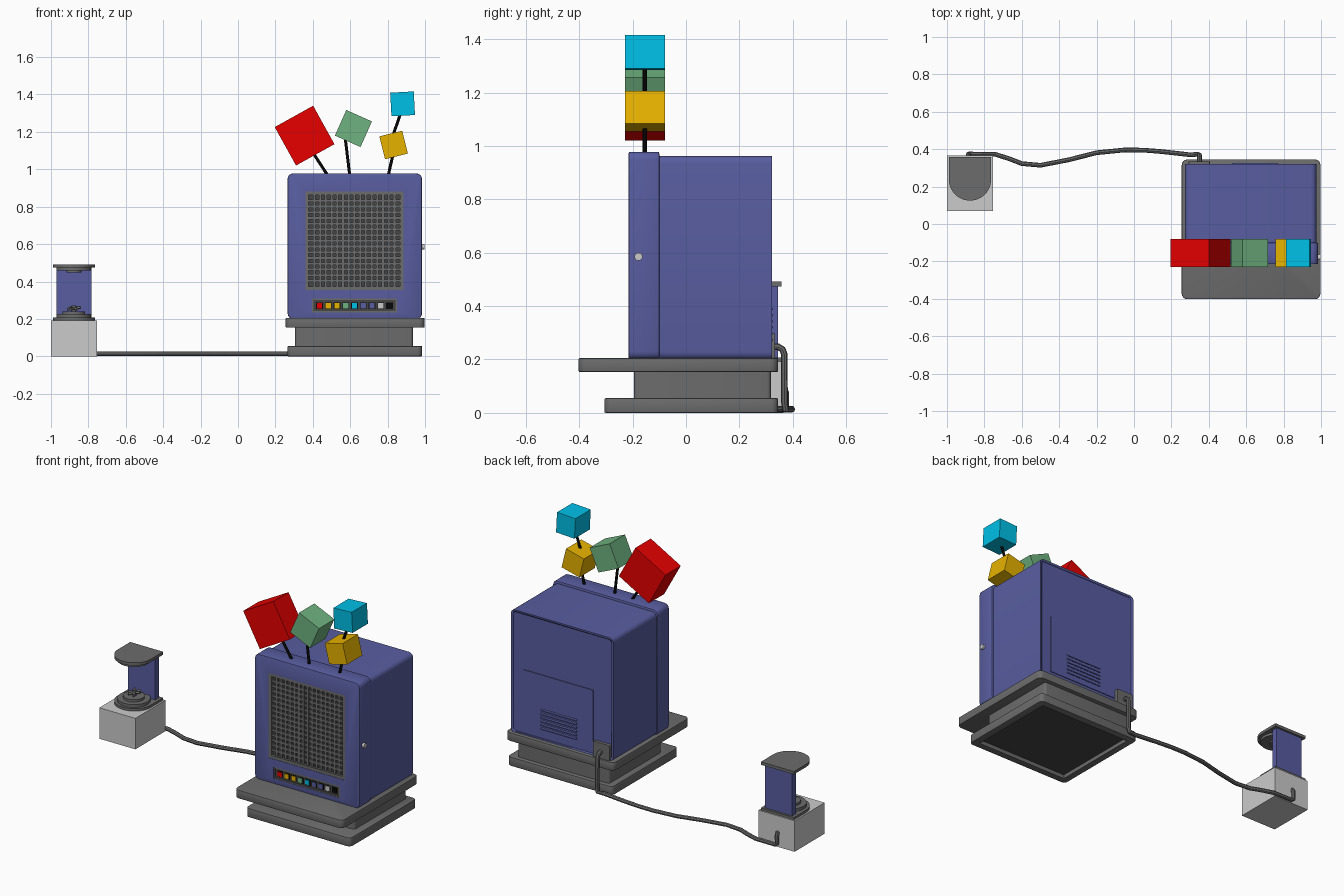
import bpy, bmesh, math
from mathutils import Vector

if "Cube" in bpy.data.objects:
    bpy.data.objects.remove(bpy.data.objects["Cube"], do_unlink=True)


def material(name, r, g, b):
    m = bpy.data.materials.new(name)
    m.use_nodes = True
    m.diffuse_color = (r, g, b, 1)
    m.node_tree.nodes["Principled BSDF"].inputs["Base Color"].default_value = (r, g, b, 1)
    return m


BLUE = material("slate blue", 0.098, 0.11, 0.35)
GREY = material("mid grey", 0.15, 0.15, 0.15)
PALE = material("pale grey", 0.6, 0.6, 0.6)
DARK = material("dark grey", 0.06, 0.06, 0.06)
BLACK = material("black", 0.002, 0.002, 0.002)
RED = material("red", 0.8, 0.0, 0.0)
GREEN = material("soft green", 0.16, 0.45, 0.215)
GOLD = material("gold", 0.8, 0.445, 0.0)
CYAN = material("cyan", 0.0, 0.56, 0.85)


def activate(ob):
    bpy.ops.object.select_all(action="DESELECT")
    ob.select_set(True)
    bpy.context.view_layer.objects.active = ob


def finish(bm, name, mat):
    bmesh.ops.recalc_face_normals(bm, faces=bm.faces)
    me = bpy.data.meshes.new(name)
    bm.to_mesh(me)
    bm.free()
    me.materials.append(mat)
    ob = bpy.data.objects.new(name, me)
    bpy.context.collection.objects.link(ob)
    return ob


def smooth(ob):
    activate(ob)
    bpy.ops.object.shade_smooth_by_angle(angle=math.radians(35))


def add_box(bm, x, y, z):
    """Adds a box given (low, high) ranges."""
    verts = bmesh.ops.create_cube(bm, size=1)["verts"]
    for v in verts:
        v.co = Vector([a + (b - a) * (c + 0.5) for (a, b), c in zip((x, y, z), v.co)])


def box(name, x, y, z, mat, axis=None, r=0.03, edge=0.0):
    """Box whose edges along one axis are rounded by r, the rest by edge."""
    bm = bmesh.new()
    add_box(bm, x, y, z)
    if axis is not None:
        rounded = [e for e in bm.edges
                   if abs((e.verts[0].co - e.verts[1].co).normalized()[axis]) > 0.9]
        bmesh.ops.bevel(bm, geom=rounded, offset=r, segments=4, profile=0.5, affect="EDGES")
    if edge:
        rim = [e for e in bm.edges if e.calc_face_angle(0) > 1.2]
        bmesh.ops.bevel(bm, geom=rim, offset=edge, segments=2, profile=0.5, affect="EDGES")
    ob = finish(bm, name, mat)
    if axis is not None:
        smooth(ob)
    return ob


def cut(ob, x, y, z, axis=None, r=0.02):
    cutter = box("cutter", x, y, z, ob.data.materials[0], axis, r)
    cutter.hide_render = True
    mod = ob.modifiers.new("recess", "BOOLEAN")
    mod.operation = "DIFFERENCE"
    mod.object = cutter
    activate(ob)
    bpy.ops.object.modifier_apply(modifier=mod.name)
    bpy.data.objects.remove(cutter, do_unlink=True)


def rod(name, a, b, r, mat, sides=12):
    a, b = Vector(a), Vector(b)
    bm = bmesh.new()
    bmesh.ops.create_cone(bm, cap_ends=True, segments=sides, radius1=r, radius2=r,
                          depth=(b - a).length)
    ob = finish(bm, name, mat)
    ob.location = (a + b) / 2
    ob.rotation_euler = (b - a).to_track_quat("Z", "Y").to_euler()
    smooth(ob)
    return ob


# Stepped pedestal, hollow underneath
foot = box("lower_slab", (0.265, 0.984), (-0.305, 0.345), (0, 0.055), GREY, 2, 0.025, 0.004)
cut(foot, (0.308, 0.94), (-0.262, 0.302), (-0.1, 0.03))
box("underside_plate", (0.308, 0.94), (-0.262, 0.302), (0.024, 0.031), DARK)
box("pedestal_neck", (0.305, 0.935), (-0.195, 0.318), (0.05, 0.16), GREY, 2, 0.015)
box("upper_slab", (0.255, 0.997), (-0.402, 0.345), (0.153, 0.205), GREY, 2, 0.03, 0.004)

# Cabinet: rear housing with recessed back, and the slightly larger front section
rear = box("rear_housing", (0.273, 0.975), (-0.105, 0.322), (0.2, 0.963), BLUE, 1, 0.028)
cut(rear, (0.285, 0.963), (0.314, 0.4), (0.212, 0.951), 1)
front = box("front_section", (0.265, 0.984), (-0.215, -0.1), (0.2, 0.978), BLUE, 1, 0.03, 0.006)
cut(front, (0.36, 0.885), (-0.3, -0.193), (0.355, 0.88))
cut(front, (0.395, 0.85), (-0.3, -0.203), (0.235, 0.308))
rod("side_knob", (0.975, -0.178, 0.585), (0.998, -0.178, 0.585), 0.015, PALE, 16)


def frame(name, x, z, y, w, mat):
    bm = bmesh.new()
    for xr, zr in (((x[0], x[0] + w), z), ((x[1] - w, x[1]), z),
                   ((x[0] + w, x[1] - w), (z[0], z[0] + w)),
                   ((x[0] + w, x[1] - w), (z[1] - w, z[1]))):
        add_box(bm, xr, y, zr)
    return finish(bm, name, mat)


# Front grille
frame("grille_frame", (0.36, 0.885), (0.355, 0.88), (-0.213, -0.19), 0.018, GREY)
box("grille_backing", (0.365, 0.88), (-0.197, -0.19), (0.36, 0.875), DARK)
bm = bmesh.new()
CELLS = 16
for i in range(1, CELLS):
    t = i / CELLS
    cx, cz = 0.378 + 0.489 * t, 0.373 + 0.489 * t
    add_box(bm, (cx - 0.007, cx + 0.007), (-0.207, -0.19), (0.37, 0.865))
    add_box(bm, (0.375, 0.87), (-0.206, -0.19), (cz - 0.007, cz + 0.007))
finish(bm, "grille_bars", GREY)

# Row of buttons in dark wells
frame("button_frame", (0.395, 0.85), (0.235, 0.308), (-0.213, -0.2), 0.008, GREY)
box("button_strip", (0.4, 0.845), (-0.208, -0.2), (0.24, 0.303), DARK)
for i, mat in enumerate((RED, GOLD, GOLD, GREEN, CYAN, BLUE, BLUE, PALE, BLACK)):
    x = 0.436 + 0.0468 * i
    box(f"button_well_{i + 1}", (x - 0.018, x + 0.018), (-0.21, -0.205), (0.253, 0.289), BLACK)
    box(f"button_{i + 1}", (x - 0.014, x + 0.014), (-0.214, -0.205), (0.257, 0.285), mat)

# Tilted blocks on sticks above the cabinet
Y = -0.154
for name, x, z, size, tilt, mat, base, tip in (
        ("red", 0.356, 1.18, 0.235, 29, RED, (0.478, 0.97), (0.4, 1.09)),
        ("green", 0.617, 1.218, 0.15, -24, GREEN, (0.597, 0.97), (0.573, 1.17)),
        ("gold", 0.832, 1.13, 0.126, 14, GOLD, (0.804, 0.97), (0.831, 1.09)),
        ("cyan", 0.88, 1.35, 0.126, 3, CYAN, (0.825, 1.17), (0.873, 1.31))):
    block = box(name + "_block", (-size / 2, size / 2), (-0.075, 0.075), (-size / 2, size / 2), mat)
    block.location = (x, Y, z)
    block.rotation_euler.y = -math.radians(tilt)
    rod(name + "_stick", (base[0], Y, base[1]), (tip[0], Y, tip[1]), 0.008, BLACK)

# Back hatch with louvres
box("back_hatch", (0.415, 0.893), (0.31, 0.319), (0.24, 0.605), BLUE)
for i in range(6):
    z = 0.275 + 0.023 * i
    slat = box(f"louvre_{i + 1}", (0.525, 0.77), (-0.007, 0.007), (-0.0035, 0.0035), BLUE)
    for v in slat.data.vertices:
        v.co.z += z + 0.002 - v.co.y * 0.6
        v.co.y += 0.319
box("back_socket", (0.292, 0.405), (0.31, 0.334), (0.203, 0.3), GREY, 1, 0.006)

# Cable along the floor
pts = [(0.35, 0.32, 0.247), (0.35, 0.346, 0.247), (0.35, 0.361, 0.238), (0.35, 0.368, 0.22),
       (0.35, 0.369, 0.04), (0.345, 0.373, 0.014)]
pts += [(x, y, 0.014) for x, y in (
    (0.3, 0.37), (0.15, 0.387), (0.05, 0.395), (-0.05, 0.396), (-0.2, 0.381), (-0.35, 0.343),
    (-0.5, 0.314), (-0.6, 0.323), (-0.67, 0.35), (-0.74, 0.372), (-0.87, 0.374))]
pts += [(-0.885, 0.374, 0.025), (-0.885, 0.374, 0.075), (-0.885, 0.368, 0.088), (-0.885, 0.35, 0.09)]
curve = bpy.data.curves.new("cable", "CURVE")
curve.dimensions = "3D"
curve.bevel_depth = 0.0125
curve.bevel_resolution = 2
curve.use_fill_caps = True
spline = curve.splines.new("POLY")
spline.points.add(len(pts) - 1)
for p, co in zip(spline.points, pts):
    p.co = (*co, 1)
curve.materials.append(GREY)
cable = bpy.data.objects.new("cable", curve)
bpy.context.collection.objects.link(cable)
activate(cable)
bpy.ops.object.convert(target="MESH")
smooth(bpy.context.view_layer.objects.active)

# Small stand: pale box, round-fronted plates and a thin back column
CX, CY = -0.877, 0.238


def d_plate(name, r, back, z0, z1, mat):
    bm = bmesh.new()
    arc = [(CX + r * math.cos(a), CY + r * math.sin(a))
           for a in (math.pi * (1 + i / 24) for i in range(25))]
    outline = arc + [(CX + r, back), (CX - r, back)]
    face = bm.faces.new([bm.verts.new((x, y, z0)) for x, y in outline])
    top = bmesh.ops.extrude_face_region(bm, geom=[face])["geom"]
    for v in top:
        if isinstance(v, bmesh.types.BMVert):
            v.co.z = z1
    smooth(finish(bm, name, mat))


box("stand_box", (-1, -0.753), (0.07, 0.365), (0, 0.192), PALE)
d_plate("stand_base", 0.113, 0.358, 0.19, 0.207, GREY)
d_plate("stand_cap", 0.113, 0.358, 0.474, 0.492, GREY)
box("stand_column", (-0.97, -0.784), (0.308, 0.345), (0.2, 0.476), BLUE)
for name, r, z0, z1 in (("turntable", 0.093, 0.2, 0.225), ("turntable_hub", 0.06, 0.22, 0.24),
                        ("cap_ring", 0.093, 0.458, 0.478), ("cap_lens", 0.04, 0.448, 0.46)):
    y = CY - 0.005
    rod(name, (CX, y, z0), (CX, y, z1), r, GREY, 32)
for i in range(3):
    a = math.pi * i / 3
    dx, dy = 0.038 * math.cos(a), 0.038 * math.sin(a)
    rod(f"turntable_spoke_{i + 1}", (CX - dx, CY - dy, 0.252), (CX + dx, CY + dy, 0.262), 0.007, GREY)
rod("turntable_pin", (CX, CY, 0.23), (CX, CY, 0.272), 0.012, GREY)
